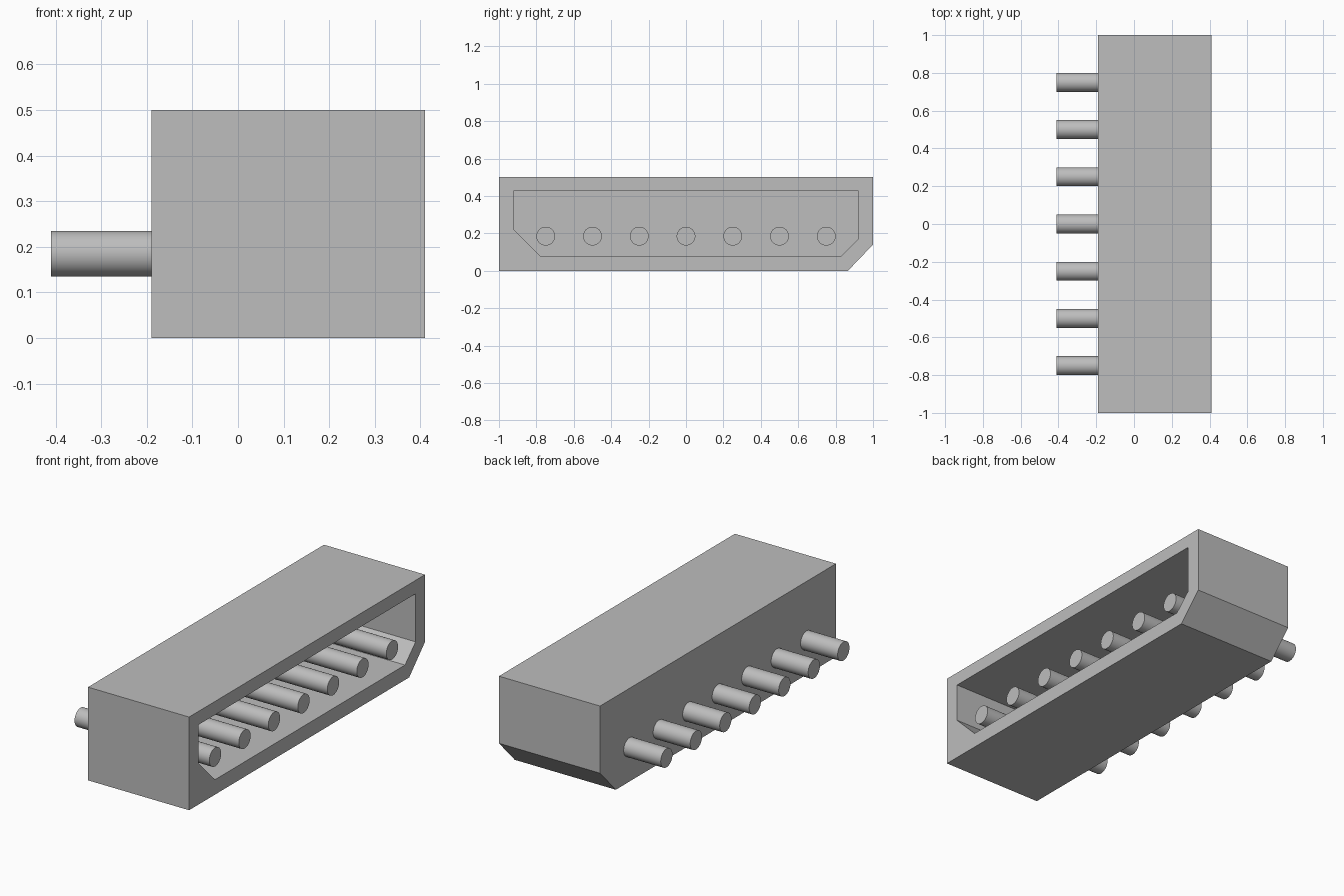
import bpy
import bmesh
import math

cube = bpy.data.objects.get("Cube")
if cube:
    bpy.data.objects.remove(cube, do_unlink=True)

grey = bpy.data.materials.new("plain_grey")
grey.use_nodes = True
colour = (0.51, 0.51, 0.51, 1)
grey.diffuse_color = colour
grey.node_tree.nodes["Principled BSDF"].inputs["Base Color"].default_value = colour


def prism(name, outline, x_back, x_front):
    """Extrude a (y, z) outline along x."""
    bm = bmesh.new()
    face = bm.faces.new([bm.verts.new((x_back, y, z)) for y, z in outline])
    moved = bmesh.ops.extrude_face_region(bm, geom=[face])["geom"]
    verts = [g for g in moved if isinstance(g, bmesh.types.BMVert)]
    bmesh.ops.translate(bm, verts=verts, vec=(x_front - x_back, 0, 0))
    bmesh.ops.recalc_face_normals(bm, faces=bm.faces)
    mesh = bpy.data.meshes.new(name)
    bm.to_mesh(mesh)
    bm.free()
    mesh.materials.append(grey)
    obj = bpy.data.objects.new(name, mesh)
    bpy.context.collection.objects.link(obj)
    return obj


BACK, FRONT = -0.19, 0.41

# Housing with one chamfered lower edge
housing = prism("housing", [(-1, 0), (0.866, 0), (1, 0.14), (1, 0.5), (-1, 0.5)],
                BACK, FRONT)

# Socket opening hollowed out of the housing
cutter = prism("socket_cutter", [(-0.78, 0.08), (0.83, 0.08), (0.92, 0.17),
                                 (0.92, 0.428), (-0.92, 0.428), (-0.92, 0.22)],
               BACK + 0.08, FRONT + 0.1)
cutter.hide_render = True
hollow = housing.modifiers.new("hollow", "BOOLEAN")
hollow.operation = "DIFFERENCE"
hollow.solver = "EXACT"
hollow.object = cutter
bpy.context.view_layer.objects.active = housing
housing.select_set(True)
bpy.ops.object.modifier_apply(modifier=hollow.name)
bpy.data.objects.remove(cutter, do_unlink=True)

# Row of contact pins running through the back wall
PIN_BACK, PIN_FRONT = -0.41, 0.39
for i in range(7):
    bpy.ops.mesh.primitive_cylinder_add(
        vertices=48, radius=0.05, depth=PIN_FRONT - PIN_BACK,
        location=((PIN_BACK + PIN_FRONT) / 2, -0.75 + 0.25 * i, 0.185),
        rotation=(0, math.pi / 2, 0))
    pin = bpy.context.object
    pin.name = f"pin_{i + 1}"
    pin.data.materials.append(grey)
    bpy.ops.object.shade_smooth_by_angle(angle=math.radians(30))
